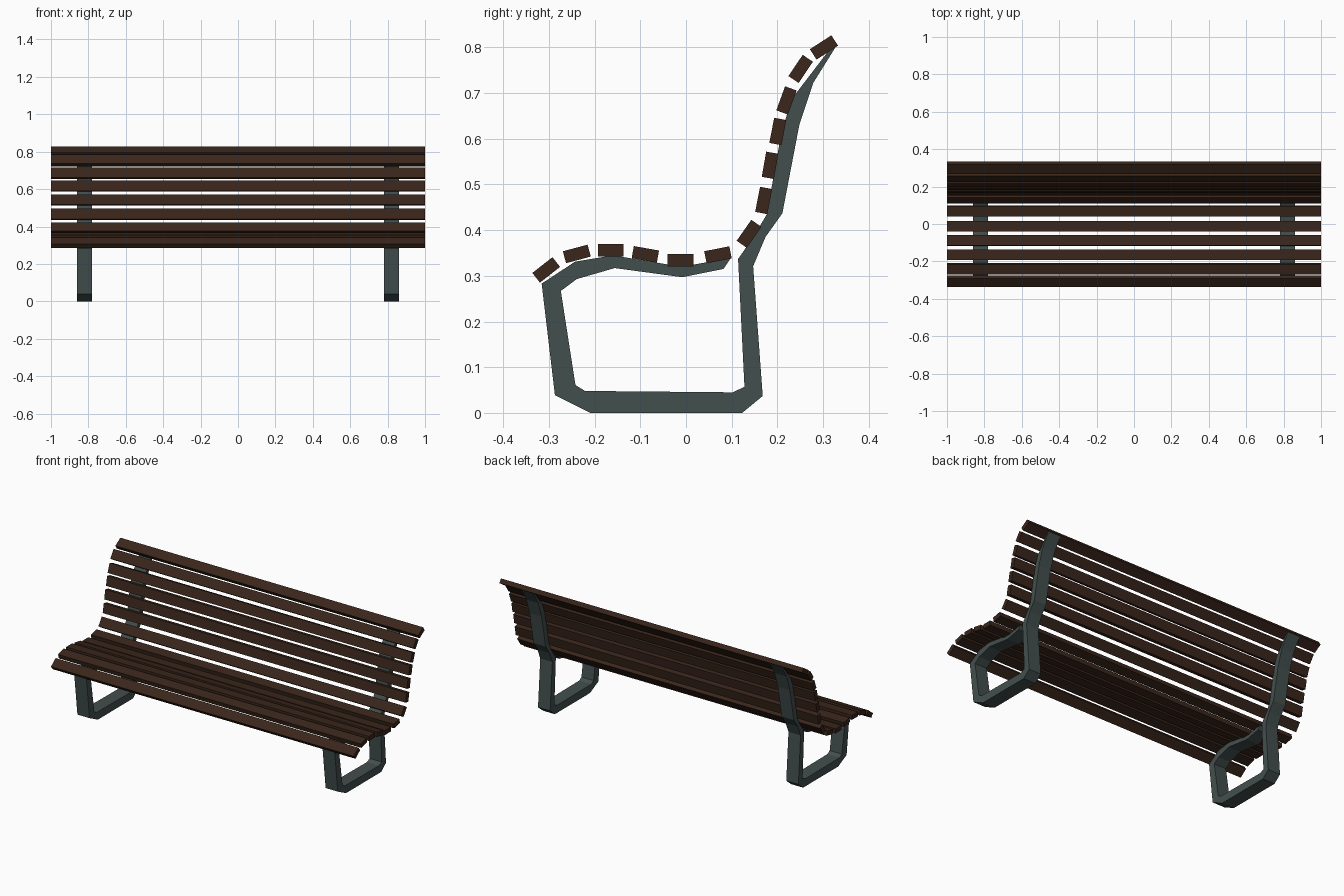
import bpy
import bmesh
from math import radians

if "Cube" in bpy.data.objects:
    bpy.data.objects.remove(bpy.data.objects["Cube"])


def material(name, color):
    m = bpy.data.materials.new(name)
    m.diffuse_color = (*color, 1)
    m.use_nodes = True
    m.node_tree.nodes["Principled BSDF"].inputs["Base Color"].default_value = m.diffuse_color
    return m


wood = material("dark_wood", (0.042, 0.019, 0.011))
iron = material("grey_iron", (0.055, 0.078, 0.076))

# Side frame: bent bar as (y, z) pairs, one edge and the opposite edge,
# from the free end of the seat, round the foot, up to the top of the back
FRAME = [
    ((0.098, 0.339), (0.082, 0.315)),
    ((-0.010, 0.320), (-0.008, 0.297)),
    ((-0.160, 0.345), (-0.156, 0.317)),
    ((-0.243, 0.331), (-0.239, 0.293)),
    ((-0.316, 0.283), (-0.274, 0.267)),
    ((-0.287, 0.039), (-0.242, 0.061)),
    ((-0.209, 0.000), (-0.221, 0.048)),
    ((0.123, 0.000), (0.102, 0.045)),
    ((0.168, 0.037), (0.128, 0.057)),
    ((0.147, 0.321), (0.114, 0.337)),
    ((0.174, 0.385), (0.147, 0.384)),
    ((0.211, 0.437), (0.177, 0.435)),
    ((0.248, 0.630), (0.209, 0.615)),
    ((0.279, 0.723), (0.232, 0.688)),
    ((0.327, 0.800), (0.310, 0.790)),
]


def side_frame(name, x0, x1):
    bm = bmesh.new()
    rings = [[bm.verts.new((x, *p)) for x, p in
              ((x0, a), (x1, a), (x1, b), (x0, b))] for a, b in FRAME]
    for r, s in zip(rings, rings[1:]):
        for i in range(4):
            j = (i + 1) % 4
            bm.faces.new((r[i], r[j], s[j], s[i]))
    bm.faces.new(rings[0])
    bm.faces.new(rings[-1])
    bmesh.ops.recalc_face_normals(bm, faces=bm.faces)
    mesh = bpy.data.meshes.new(name)
    bm.to_mesh(mesh)
    bm.free()
    mesh.materials.append(iron)
    bpy.context.collection.objects.link(bpy.data.objects.new(name, mesh))


def slat(name, y, z, angle):
    bpy.ops.mesh.primitive_cube_add(size=1, location=(0, y, z),
                                    rotation=(radians(angle), 0, 0))
    ob = bpy.context.object
    ob.name = name
    ob.scale = (2, 0.056, 0.027)
    ob.data.materials.append(wood)


side_frame("left_frame", -0.86, -0.78)
side_frame("right_frame", 0.78, 0.86)

# Slats: y, z, tilt in degrees
SEAT = [(-0.306, 0.313, 38), (-0.239, 0.348, 15), (-0.165, 0.356, 0),
        (-0.089, 0.347, -10), (-0.012, 0.334, 0), (0.070, 0.346, 11)]
BACK = [(0.138, 0.392, 55), (0.170, 0.465, 79), (0.184, 0.542, 80),
        (0.201, 0.616, 79), (0.220, 0.684, 70), (0.251, 0.753, 56),
        (0.302, 0.800, 33)]

for i, s in enumerate(SEAT):
    slat(f"seat_slat_{i + 1}", *s)
for i, s in enumerate(BACK):
    slat(f"back_slat_{i + 1}", *s)
